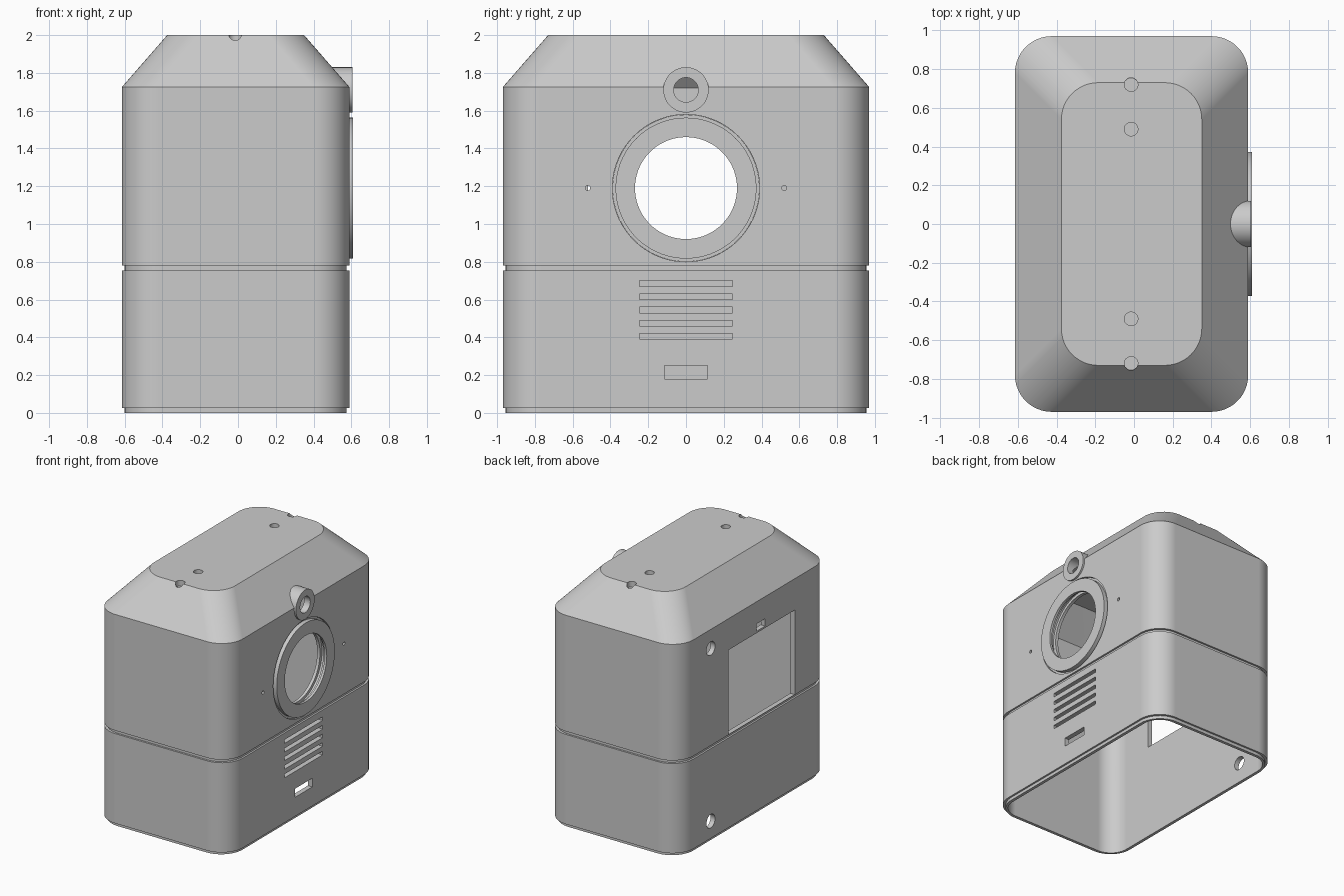
import bpy, bmesh
from math import sin, cos, pi, radians

if "Cube" in bpy.data.objects:
    bpy.data.objects.remove(bpy.data.objects["Cube"], do_unlink=True)

gray = bpy.data.materials.new("light gray plastic")
gray.use_nodes = True
gray.diffuse_color = (0.6, 0.6, 0.6, 1)
gray.node_tree.nodes["Principled BSDF"].inputs["Base Color"].default_value = (0.6, 0.6, 0.6, 1)

CX, HX, HY = -0.0125, 0.6025, 0.97   # body centre and half sizes
WALL = 0.04


def make(name, bm):
    bmesh.ops.recalc_face_normals(bm, faces=bm.faces)
    mesh = bpy.data.meshes.new(name)
    bm.to_mesh(mesh)
    bm.free()
    mesh.materials.append(gray)
    ob = bpy.data.objects.new(name, mesh)
    bpy.context.collection.objects.link(ob)
    return ob


def loft(name, levels, radius, steps=12):
    """Closed stack of rounded rectangles from (height, inset) levels."""
    bm = bmesh.new()
    rings = []
    for z, inset in levels:
        ring = []
        for q, (sx, sy) in enumerate([(1, 1), (-1, 1), (-1, -1), (1, -1)]):
            for i in range(steps + 1):
                a = (q + i / steps) * pi / 2
                ring.append(bm.verts.new((
                    CX + sx * (HX - inset - radius) + radius * cos(a),
                    sy * (HY - inset - radius) + radius * sin(a), z)))
        rings.append(ring)
    n = len(rings[0])
    for low, high in zip(rings, rings[1:]):
        for i in range(n):
            j = (i + 1) % n
            bm.faces.new((low[i], low[j], high[j], high[i]))
    bm.faces.new(rings[0])
    bm.faces.new(rings[-1])
    return make(name, bm)


def lathe_x(name, profile, z, segments=72):
    """Turn a closed (x, radius) profile about an axis along x."""
    bm = bmesh.new()
    rings = [[bm.verts.new((x, r * cos(2 * pi * k / segments), z + r * sin(2 * pi * k / segments)))
              for k in range(segments)] for x, r in profile]
    for a, b in zip(rings, rings[1:] + rings[:1]):
        for k in range(segments):
            m = (k + 1) % segments
            bm.faces.new((a[k], a[m], b[m], b[k]))
    return make(name, bm)


def box(x0, x1, y0, y1, z0, z1):
    bm = bmesh.new()
    bmesh.ops.create_cube(bm, size=1)
    for v in bm.verts:
        v.co = ((x0 + x1) / 2 + v.co.x * (x1 - x0),
                (y0 + y1) / 2 + v.co.y * (y1 - y0),
                (z0 + z1) / 2 + v.co.z * (z1 - z0))
    return make("cutter", bm)


def rod(radius, depth, location, along_x=True, segments=32):
    bpy.ops.mesh.primitive_cylinder_add(vertices=segments, radius=radius, depth=depth, location=location,
                                        rotation=(0, pi / 2 if along_x else 0, 0))
    ob = bpy.context.object
    ob.data.materials.append(gray)
    return ob


def select(ob):
    bpy.ops.object.select_all(action="DESELECT")
    ob.select_set(True)
    bpy.context.view_layer.objects.active = ob


def combine(ob, tool, operation="DIFFERENCE"):
    select(ob)
    mod = ob.modifiers.new("combine", "BOOLEAN")
    mod.operation, mod.solver, mod.object = operation, "EXACT", tool
    bpy.ops.object.modifier_apply(modifier=mod.name)
    bpy.data.objects.remove(tool, do_unlink=True)


def finish(ob):
    select(ob)
    bpy.ops.object.shade_smooth_by_angle(angle=radians(30))
    mod = ob.modifiers.new("flat walls", "WEIGHTED_NORMAL")
    mod.keep_sharp = True


# Lower shell: open sleeve with a stepped foot and a shadow groove at the top
lower = loft("lower_shell", [(0, 0.015), (0.025, 0.015), (0.025, 0), (0.755, 0),
                             (0.755, 0.015), (0.767, 0.015)], 0.19)
combine(lower, loft("cutter", [(-0.1, WALL), (0.9, WALL)], 0.15))
for i in range(5):                                   # vent slots
    z = 0.405 + i * 0.07
    combine(lower, box(0.5, 0.7, -0.245, 0.245, z - 0.015, z + 0.015))
combine(lower, box(0.5, 0.7, -0.113, 0.113, 0.18, 0.25))   # cable port
combine(lower, rod(0.055, 0.3, (-0.6, 0.56, 0.165)))
finish(lower)

# Upper shell: tapered hood with the spout and its openings
upper = loft("upper_shell", [(0.767, 0.015), (0.78, 0.015), (0.78, 0), (1.725, 0), (2, 0.24)], 0.19)
combine(upper, rod(0.12, 0.205, (0.5025, 0, 1.71), segments=64), "UNION")
combine(upper, loft("cutter", [(0.6, WALL), (1.72, WALL), (1.94, 0.23)], 0.15))
combine(upper, rod(0.065, 0.5, (0.55, 0, 1.71), segments=48))
combine(upper, rod(0.39, 0.25, (0.6, 0, 1.19), segments=72))
for side in (-1, 1):
    combine(upper, rod(0.013, 0.25, (0.59, side * 0.52, 1.19), segments=16))
    for y in (0.49, 0.72):                           # blind screw holes in the top
        combine(upper, rod(0.035, 0.2, (-0.015, side * y, 2.055), along_x=False))
combine(upper, box(-0.75, -0.5, -0.52, 0.335, 0.782, 1.47))    # rear window
combine(upper, box(-0.75, -0.5, -0.14, -0.03, 1.485, 1.545))   # latch slot
combine(upper, rod(0.055, 0.3, (-0.6, 0.56, 1.57)))
finish(upper)

# Round port ring with an inner retaining flange and stepped bore
ring = lathe_x("port_ring", [(0.61, 0.27), (0.61, 0.373), (0.575, 0.373), (0.575, 0.389),
                             (0.549, 0.389), (0.549, 0.43), (0.51, 0.43), (0.51, 0.29),
                             (0.535, 0.29), (0.535, 0.315), (0.565, 0.315), (0.565, 0.29),
                             (0.59, 0.29), (0.59, 0.27)], 1.19)
finish(ring)
